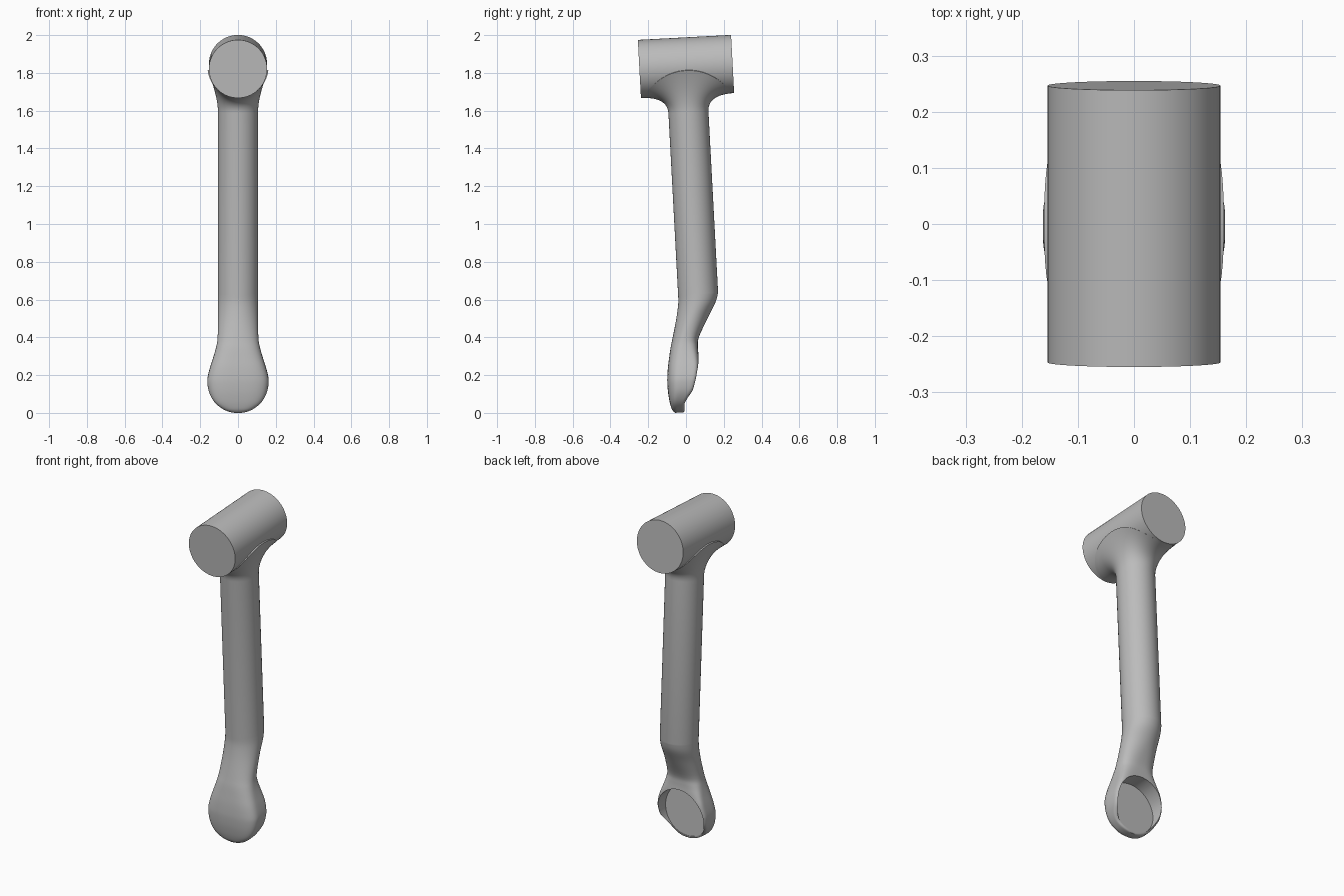
import bpy, bmesh, math
from mathutils import Matrix, Vector

cube = bpy.data.objects.get("Cube")
if cube:
    bpy.data.objects.remove(cube)

SEG = 64
HUB_Z, HUB_R, HUB_HALF = 1.834, 0.154, 0.247
ARM_R = 0.106
POD_Z, POD_R = 0.166, 0.162
TILT = (Matrix.Translation((0, 0, HUB_Z)) @ Matrix.Rotation(math.radians(3.05), 4, "X")
        @ Matrix.Translation((0, 0, -HUB_Z)))

grey = bpy.data.materials.new("satin grey")
grey.use_nodes = True
grey.diffuse_color = (0.5, 0.5, 0.5, 1)
grey.node_tree.nodes["Principled BSDF"].inputs["Base Color"].default_value = (0.5, 0.5, 0.5, 1)


def add_object(name, bm):
    bmesh.ops.recalc_face_normals(bm, faces=bm.faces[:])
    mesh = bpy.data.meshes.new(name)
    bm.to_mesh(mesh)
    bm.free()
    mesh.materials.append(grey)
    obj = bpy.data.objects.new(name, mesh)
    bpy.context.collection.objects.link(obj)
    return obj


def cylinder_y(name, radius, y0, y1, z):
    """Cylinder lying along y."""
    bm = bmesh.new()
    place = Matrix.Translation((0, (y0 + y1) / 2, z)) @ Matrix.Rotation(math.pi / 2, 4, "X")
    bmesh.ops.create_cone(bm, cap_ends=True, segments=SEG, radius1=radius, radius2=radius,
                          depth=y1 - y0, matrix=place)
    return add_object(name, bm)


def loft(name, rings):
    bm = bmesh.new()
    loops = [[bm.verts.new(p) for p in ring] for ring in rings]
    for a, b in zip(loops, loops[1:]):
        for i in range(SEG):
            j = (i + 1) % SEG
            bm.faces.new((a[i], a[j], b[j], b[i]))
    bm.faces.new(loops[0])
    bm.faces.new(loops[-1])
    return add_object(name, bm)


def spow(v, e):
    return math.copysign(abs(v) ** e, v)


def section(z, w, front, back, n_front, n_back):
    """Superellipse slice with its own roundness in front and behind."""
    mid, half = (front + back) / 2, (back - front) / 2
    ring = []
    for i in range(SEG):
        a = 2 * math.pi * i / SEG
        e = 2 / (n_back if math.sin(a) > 0 else n_front)
        ring.append(Vector((w * spow(math.cos(a), e), mid + half * spow(math.sin(a), e), z)))
    return ring


def smooth_rows(rows, steps=4):
    """Catmull-Rom interpolation between the key slices."""
    out = []
    for k in range(len(rows) - 1):
        p = [rows[min(max(k + d, 0), len(rows) - 1)] for d in (-1, 0, 1, 2)]
        for s in range(steps):
            t = s / steps
            out.append([b + t * (c - a) / 2 + t * t * (a - 2.5 * b + 2 * c - d / 2)
                        + t ** 3 * (1.5 * (b - c) + (d - a) / 2) for a, b, c, d in zip(*p)])
    return out + [list(rows[-1])]


def pod_width(z):
    return math.sqrt(max(POD_R ** 2 - (z - POD_Z) ** 2, 0.0001))


# Lower arm and rounded pod: height, half width, front, back, roundness
rows = [(z, pod_width(z), f, b, 3, n) for z, f, b, n in (
    (0.006, -0.155, -0.110, 4), (0.012, -0.162, -0.106, 5), (0.025, -0.171, -0.104, 6),
    (0.05, -0.178, -0.102, 8), (0.08, -0.183, -0.083, 8),
    (0.12, -0.187, -0.051, 8), (0.165, -0.188, -0.034, 8))]
rows += [
    (0.2, 0.159, -0.186, -0.025, 3, 8), (0.25, 0.146, -0.180, -0.016, 3, 7),
    (0.3, 0.130, -0.171, -0.015, 2.8, 5), (0.35, 0.116, -0.161, -0.016, 2.5, 3.5),
    (0.4, 0.108, -0.148, -0.008, 2.2, 2.6), (0.5, ARM_R, -0.123, 0.045, 2, 2),
    (0.58, ARM_R, -0.108, 0.090, 2, 2), (0.63, ARM_R, -ARM_R, ARM_R, 2, 2)]
rings = [section(*r) for r in smooth_rows(rows)]

# Straight shaft, then a fillet wrapping up onto the hub
for s in range(13):
    t = s / 12
    ring = []
    for i in range(SEG):
        a = 2 * math.pi * i / SEG
        c, sn = math.cos(a), math.sin(a)
        phi = math.radians(82) * spow(c, 1)
        start = Vector((ARM_R * c, ARM_R * sn, 1.59))
        bend = Vector((ARM_R * c, ARM_R * sn, HUB_Z - HUB_R - 0.004))
        end = Vector(((HUB_R + 0.008 * abs(c)) * math.sin(phi), (HUB_HALF - 0.008) * sn,
                      HUB_Z - HUB_R * math.cos(phi)))
        ring.append((1 - t) ** 2 * start + 2 * t * (1 - t) * bend + t * t * end)
    rings.append(ring)
# Closing ring buried inside the hub
rings.append([Vector((p.x * 0.5, p.y * 0.5, HUB_Z)) for p in rings[-1]])
arm = loft("crank_arm", rings)

# Round recess in the back of the pod
cutter = cylinder_y("recess_cutter", 0.149, -0.108, 0.2, POD_Z)
cutter.hide_render = True
cut = arm.modifiers.new("recess", "BOOLEAN")
cut.operation = "DIFFERENCE"
cut.solver = "EXACT"
cut.object = cutter
bpy.context.view_layer.objects.active = arm
bpy.ops.object.modifier_apply(modifier=cut.name)
bpy.data.objects.remove(cutter)

# Cross hub at the top
hub = cylinder_y("hub", HUB_R, -HUB_HALF, HUB_HALF, HUB_Z)

bpy.ops.object.select_all(action="DESELECT")
for obj in (arm, hub):
    obj.data.transform(TILT)
    obj.select_set(True)
bpy.context.view_layer.objects.active = arm
bpy.ops.object.shade_smooth_by_angle(angle=math.radians(35))
